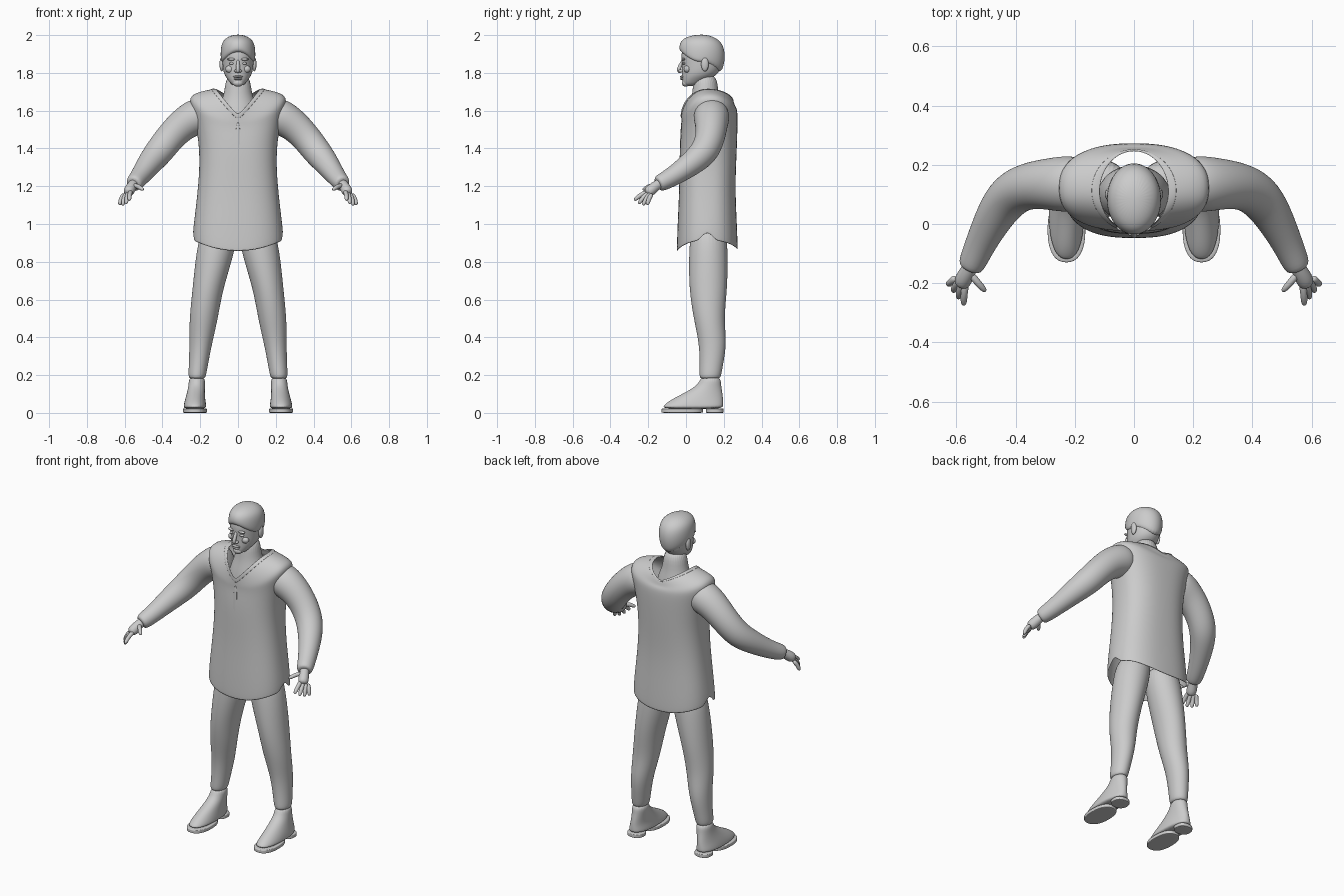
import bpy
import bmesh
from math import cos, sin, tau, copysign
from mathutils import Vector

cube = bpy.data.objects.get("Cube")
if cube:
    bpy.data.objects.remove(cube, do_unlink=True)

colour = (.6, .6, .6, 1)
grey = bpy.data.materials.new("light_grey")
grey.use_nodes = True
grey.diffuse_color = colour
grey.node_tree.nodes["Principled BSDF"].inputs["Base Color"].default_value = colour


def finish(name, bm, mirror=False, thickness=0, smooth=2):
    """Turn the bmesh into a smooth-shaded object with its modifiers."""
    bmesh.ops.recalc_face_normals(bm, faces=bm.faces)
    mesh = bpy.data.meshes.new(name)
    bm.to_mesh(mesh)
    bm.free()
    mesh.materials.append(grey)
    for face in mesh.polygons:
        face.use_smooth = True
    part = bpy.data.objects.new(name, mesh)
    bpy.context.collection.objects.link(part)
    if mirror:
        part.modifiers.new("mirror", 'MIRROR').use_mirror_merge = False
    if thickness:
        part.modifiers.new("cloth", 'SOLIDIFY').thickness = thickness
    if smooth:
        subdivision = part.modifiers.new("smooth", 'SUBSURF')
        subdivision.levels = subdivision.render_levels = smooth


def skin(name, rows, caps=True, closed=True, **options):
    """Bridge successive rows of points into one surface."""
    bm = bmesh.new()
    rows = [[bm.verts.new(point) for point in row] for row in rows]
    count = len(rows[0])
    for low, high in zip(rows, rows[1:]):
        for i in range(count if closed else count - 1):
            j = (i + 1) % count
            bm.faces.new((low[i], low[j], high[j], high[i]))
    if caps:
        bm.faces.new(rows[0])
        bm.faces.new(rows[-1])
    finish(name, bm, **options)


def ring(wide, front, back, z, side_z=None, back_z=None, curve=2, square=1, x=0, count=32):
    """Rounded outline; z is its front height, which may differ at side and back."""
    side_z = z if side_z is None else side_z
    back_z = z if back_z is None else back_z
    points = []
    for i in range(count):
        c, s = [copysign(abs(v) ** square, v) for v in (cos(tau * i / count), sin(tau * i / count))]
        middle = max(0, 1 - abs(c) ** curve)
        height = side_z + ((z if s < 0 else back_z) - side_z) * middle
        points.append(Vector((x + wide * c, (front + back) / 2 + (back - front) / 2 * s, height)))
    return points


def tube(name, path, radii, count=12, **options):
    """Round limb along a path."""
    path = [Vector(point) for point in path]
    rows = []
    for i, (point, radius) in enumerate(zip(path, radii)):
        along = path[min(i + 1, len(path) - 1)] - path[max(i - 1, 0)]
        across = along.cross(Vector((1, 0, 1))).normalized()
        up = across.cross(along.normalized())
        angles = [tau * k / count for k in range(count)]
        rows.append([point + radius * (across * cos(a) + up * sin(a)) for a in angles])
    skin(name, rows, **options)


def ball(name, centre, size, mirror=False):
    """Stretched sphere for a small soft feature."""
    bm = bmesh.new()
    bmesh.ops.create_uvsphere(bm, u_segments=20, v_segments=12, radius=1)
    bmesh.ops.scale(bm, vec=size, verts=bm.verts)
    bmesh.ops.translate(bm, vec=centre, verts=bm.verts)
    finish(name, bm, mirror=mirror, smooth=0)


# Tunic: open shell from curved hem to shoulders and V neckline
hem = ring(wide=.235, front=-.045, back=.27, z=.85, side_z=.91, back_z=.86, square=.8)
lower = ring(wide=.23, front=-.04, back=.265, z=1, square=.8)
hem[0].z = hem[len(hem) // 2].z = .97  # side slits
skin("tunic", [
    hem, lower,
    ring(wide=.205, front=-.03, back=.255, z=1.2, square=.8),
    ring(wide=.195, front=-.03, back=.265, z=1.4, square=.8),
    ring(wide=.23, front=-.02, back=.27, z=1.5, side_z=1.58, back_z=1.57, square=.8),
    ring(wide=.26, front=-.02, back=.265, z=1.53, side_z=1.66, back_z=1.61, square=.8),
    ring(wide=.23, front=-.02, back=.255, z=1.54, side_z=1.69, back_z=1.62, curve=1.5, square=.9),
    ring(wide=.14, front=-.02, back=.25, z=1.55, side_z=1.71, back_z=1.64, curve=1.1),
    ring(wide=.115, front=-.02, back=.245, z=1.575, side_z=1.71, back_z=1.65, curve=1.1),
], caps=False, thickness=-.005)

# Raised neckline band and front placket
skin("neck_band", [
    ring(wide=.145, front=-.025, back=.252, z=1.55, side_z=1.713, back_z=1.645, curve=1.1),
    ring(wide=.115, front=-.025, back=.245, z=1.58, side_z=1.713, back_z=1.655, curve=1.1),
], caps=False, thickness=-.004)
placket_line = [(-.05, .85), (-.04, 1), (-.034, 1.2), (-.034, 1.4), (-.026, 1.55)]
skin("placket", [[(x, y, z) for x in (-.013, .013)] for y, z in placket_line],
     caps=False, closed=False, thickness=.005)

# Neck and upper chest
skin("neck", [
    ring(wide=.13, front=0, back=.2, z=1.4),
    ring(wide=.12, front=0, back=.2, z=1.55),
    ring(wide=.1, front=.02, back=.19, z=1.63),
    ring(wide=.07, front=.035, back=.17, z=1.69),
    ring(wide=.065, front=.04, back=.165, z=1.8),
])

# Head and short hair
skin("head", [
    ring(wide=.03, front=-.01, back=.06, z=1.73),
    ring(wide=.05, front=-.02, back=.11, z=1.74, side_z=1.76, back_z=1.76),
    ring(wide=.075, front=-.022, back=.17, z=1.79),
    ring(wide=.082, front=-.02, back=.19, z=1.84),
    ring(wide=.085, front=-.028, back=.195, z=1.9),
    ring(wide=.08, front=-.01, back=.18, z=1.95),
    ring(wide=.03, front=.04, back=.11, z=1.98),
])
skin("hair", [
    ring(wide=.084, front=-.02, back=.175, z=1.91, side_z=1.85, back_z=1.785),
    ring(wide=.092, front=-.036, back=.2, z=1.92, side_z=1.87, back_z=1.83),
    ring(wide=.093, front=-.036, back=.21, z=1.95, side_z=1.92, back_z=1.9),
    ring(wide=.083, front=-.016, back=.19, z=1.985, side_z=1.975, back_z=1.97),
    ring(wide=.03, front=.05, back=.12, z=2.003),
])

# Face
tube("nose", [(0, -.012, 1.87), (0, -.025, 1.85), (0, -.042, 1.815), (0, -.03, 1.8)],
     radii=(.009, .009, .013, .01))
ball("nostrils", centre=(.012, -.028, 1.81), size=(.009, .012, .008), mirror=True)
ball("upper_lip", centre=(0, -.02, 1.78), size=(.026, .013, .006))
ball("lower_lip", centre=(0, -.018, 1.768), size=(.022, .013, .006))
ball("chin", centre=(0, -.002, 1.747), size=(.028, .02, .02))
ball("eyes", centre=(.033, -.01, 1.85), size=(.015, .01, .007), mirror=True)
ball("brows", centre=(.034, -.014, 1.872), size=(.024, .011, .007), mirror=True)
ball("cheeks", centre=(.043, .006, 1.82), size=(.024, .018, .02), mirror=True)
ball("ears", centre=(.086, .1, 1.845), size=(.012, .02, .037), mirror=True)

# Sleeves, ending in a turned-in cuff
tube("sleeve", [
    (.16, .135, 1.59), (.22, .135, 1.57), (.29, .135, 1.53), (.36, .13, 1.46), (.42, .1, 1.38),
    (.47, .03, 1.32), (.52, -.07, 1.25), (.55, -.14, 1.215), (.555, -.15, 1.21),
], radii=(.085, .1, .088, .08, .078, .067, .052, .047, .035), count=16, mirror=True)

# Hands: palm, four fanned fingers and a thumb
tube("palm", [(.54, -.11, 1.23), (.555, -.15, 1.21), (.575, -.185, 1.18), (.585, -.21, 1.16)],
     radii=(.024, .026, .032, .026), mirror=True)
finger_radii = (.013, .012, .012, .007)
index_base, index_tip = Vector((.567, -.195, 1.175)), Vector((.575, -.275, 1.125))
little_base, little_tip = Vector((.602, -.18, 1.16)), Vector((.628, -.205, 1.1))
for i, name in enumerate(("index", "middle", "ring", "little")):
    base, tip = index_base.lerp(little_base, i / 3), index_tip.lerp(little_tip, i / 3)
    tip.z -= .012 * sin(tau * i / 6)
    bend = base.lerp(tip, .5) + Vector((.003, -.003, .006))
    tube(name + "_finger", [base, bend, bend.lerp(tip, .6), tip], finger_radii, mirror=True)
tube("thumb", [(.555, -.165, 1.205), (.53, -.195, 1.2), (.515, -.213, 1.19), (.5, -.228, 1.18)],
     finger_radii, mirror=True)

# Trousers, tucked in at the ankle
skin("trouser_leg", [
    ring(wide=.09, front=.03, back=.21, z=1, x=.095),
    ring(wide=.105, front=.015, back=.222, z=.87, x=.115),
    ring(wide=.08, front=.015, back=.22, z=.66, x=.16),
    ring(wide=.076, front=.04, back=.2, z=.5, x=.182),
    ring(wide=.06, front=.07, back=.217, z=.37, x=.197),
    ring(wide=.05, front=.073, back=.195, z=.25, x=.21),
    ring(wide=.047, front=.07, back=.185, z=.19, x=.217),
    ring(wide=.035, front=.08, back=.175, z=.18, x=.217),
], mirror=True)

# Boots with separate soles and heels
skin("boot", [
    ring(wide=.06, front=-.127, back=.195, z=.02, x=.228, square=.85),
    ring(wide=.06, front=-.12, back=.198, z=.04, x=.228, square=.85),
    ring(wide=.054, front=-.08, back=.197, z=.07, x=.227),
    ring(wide=.047, front=-.01, back=.193, z=.105, x=.223),
    ring(wide=.043, front=.07, back=.185, z=.15, x=.218),
    ring(wide=.043, front=.075, back=.184, z=.195, x=.217),
], mirror=True)
for name, wide, front, back in (("sole", .064, -.13, .09), ("heel", .05, .105, .2)):
    skin(name, [ring(wide, front, back, z, x=.228, square=.85) for z in (0, .002, .02, .025)],
         mirror=True)
